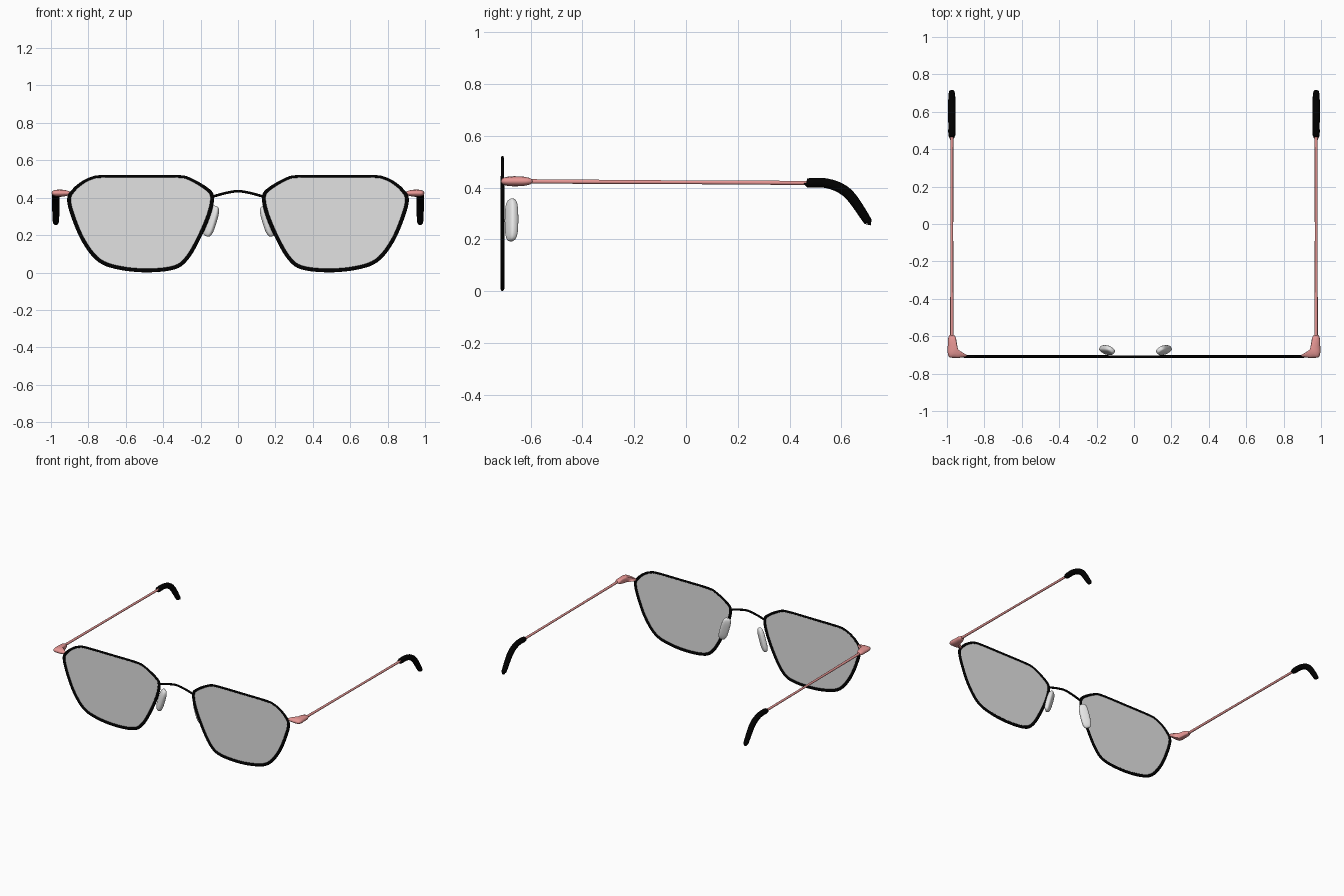
import bpy, bmesh, math
from mathutils import Matrix, Vector

cube = bpy.data.objects.get("Cube")
if cube:
    bpy.data.objects.remove(cube, do_unlink=True)

FRONT_Y = -0.709


def material(name, rgb):
    m = bpy.data.materials.new(name)
    m.use_nodes = True
    m.diffuse_color = (*rgb, 1)
    m.node_tree.nodes["Principled BSDF"].inputs["Base Color"].default_value = (*rgb, 1)
    return m


black = material("black", (0, 0, 0))
rose = material("rose metal", (0.8, 0.31, 0.3))
glass = material("grey lens", (0.76, 0.76, 0.76))
silicone = material("pale pad", (0.8, 0.8, 0.8))


def smooth_path(points, closed=False, steps=5):
    """Catmull-Rom samples through points of any dimension."""
    n = len(points)
    pts = [Vector(p) for p in points]
    pick = (lambda i: pts[i % n]) if closed else (lambda i: pts[min(max(i, 0), n - 1)])
    out = []
    for i in range(n if closed else n - 1):
        a, b, c, d = (pick(i + k) for k in (-1, 0, 1, 2))
        for s in range(steps):
            t = s / steps
            out.append(0.5 * (2 * b + (c - a) * t + (2 * a - 5 * b + 4 * c - d) * t ** 2
                              + (3 * b - a - 3 * c + d) * t ** 3))
    return out if closed else out + [pts[-1]]


def tube(name, samples, mat, closed=False, sides=3):
    """Round tube; every sample is x, y, z, radius."""
    cu = bpy.data.curves.new(name, "CURVE")
    cu.dimensions = "3D"
    cu.bevel_depth = 1
    cu.bevel_resolution = sides
    cu.use_fill_caps = True
    sp = cu.splines.new("POLY")
    sp.points.add(len(samples) - 1)
    for p, s in zip(sp.points, samples):
        p.co = (s[0], s[1], s[2], 1)
        p.radius = s[3]
    sp.use_cyclic_u = closed
    sp.use_smooth = True
    cu.materials.append(mat)
    ob = bpy.data.objects.new(name, cu)
    bpy.context.collection.objects.link(ob)
    return ob


def mesh_object(name, bm, mat):
    bmesh.ops.recalc_face_normals(bm, faces=bm.faces)
    me = bpy.data.meshes.new(name)
    bm.to_mesh(me)
    bm.free()
    me.materials.append(mat)
    ob = bpy.data.objects.new(name, me)
    bpy.context.collection.objects.link(ob)
    return ob


def smooth(ob):
    for p in ob.data.polygons:
        p.use_smooth = True


# Outline of one lens (x, z), starting at the top inner corner
OUTLINE = [(0.32, 0.514), (0.53, 0.515), (0.73, 0.514), (0.785, 0.504), (0.83, 0.482),
           (0.877, 0.442), (0.904, 0.39), (0.877, 0.286), (0.822, 0.163), (0.742, 0.065),
           (0.634, 0.025), (0.484, 0.011), (0.34, 0.027), (0.27, 0.081), (0.207, 0.19),
           (0.155, 0.313), (0.138, 0.404), (0.167, 0.447), (0.255, 0.499)]

# Hinge block outline seen from above (x, y)
HINGE = [(0.885, -0.7), (0.885, -0.714), (0.94, -0.72), (0.993, -0.72), (1.001, -0.7),
         (0.998, -0.598), (0.988, -0.587), (0.962, -0.587), (0.951, -0.6), (0.945, -0.655),
         (0.935, -0.685), (0.918, -0.698)]


def lens_and_rim(side, s):
    loop = smooth_path([(s * x, z) for x, z in OUTLINE], closed=True)
    # the wire gets thinner along the top edge
    rim = tube(side + "_rim",
               [(x, 0, z, 0.0105 - 0.03 * min(max(z - 0.4, 0), 0.1)) for x, z in loop],
               black, closed=True)
    rim.location.y = FRONT_Y
    rim.scale.y = 0.72
    bm = bmesh.new()
    bm.faces.new([bm.verts.new((x, FRONT_Y, z)) for x, z in loop])
    mesh_object(side + "_lens", bm, glass)


def hinge(side, s):
    bm = bmesh.new()
    face = bm.faces.new([bm.verts.new((s * x, y, 0.401)) for x, y in HINGE])
    top = bmesh.ops.extrude_face_region(bm, geom=[face])["geom"]
    bmesh.ops.translate(bm, vec=(0, 0, 0.047),
                        verts=[g for g in top if isinstance(g, bmesh.types.BMVert)])
    # taper towards the rim
    for v in bm.verts:
        if abs(v.co.x) < 0.93:
            v.co.z = 0.424 + (v.co.z - 0.4245) * 0.7
    ob = mesh_object(side + "_hinge", bm, rose)
    ob.modifiers.new("round", "SUBSURF").levels = 2
    ob.modifiers["round"].render_levels = 2
    smooth(ob)


def nose_pad(side, s):
    bm = bmesh.new()
    bmesh.ops.create_uvsphere(bm, u_segments=24, v_segments=16, radius=1)
    # squarish rounded block
    for v in bm.verts:
        v.co = Vector([math.copysign(abs(c) ** 0.65, c) for c in v.co])
    # turned outwards at the back, leaning outwards at the bottom
    bm.transform(Matrix.Translation((s * 0.152 + 0.008, -0.674, 0.275))
                 @ Matrix.Diagonal((s, 1, 1, 1))
                 @ Matrix.Rotation(math.radians(-17), 4, "Y")
                 @ Matrix.Rotation(math.radians(33), 4, "Z")
                 @ Matrix.Diagonal((0.031, 0.019, 0.085, 1)))
    smooth(mesh_object(side + "_nose_pad", bm, silicone))


def temple(side, s):
    x = s * 0.974
    tube(side + "_temple", [(x, -0.6, 0.424, 0.009), (x, -0.05, 0.421, 0.0075),
                            (x, 0.49, 0.418, 0.0085)], rose)
    tip = [(x, 0.466, 0.418, 0.011), (x, 0.474, 0.418, 0.0185), (x, 0.535, 0.418, 0.019),
           (x, 0.593, 0.4, 0.02), (x, 0.64, 0.362, 0.02), (x, 0.699, 0.275, 0.017),
           (x, 0.705, 0.266, 0.011)]
    tube(side + "_ear_tip", smooth_path(tip, steps=4), black, sides=5)


for side, s in (("left", 1), ("right", -1)):
    lens_and_rim(side, s)
    hinge(side, s)
    nose_pad(side, s)
    temple(side, s)

# Arched bridge between the rims
arch = [(-0.138, 0.405), (-0.07, 0.424), (0, 0.435), (0.07, 0.424), (0.138, 0.405)]
tube("bridge", smooth_path([(x, FRONT_Y, z, 0.0072) for x, z in arch]), black)
